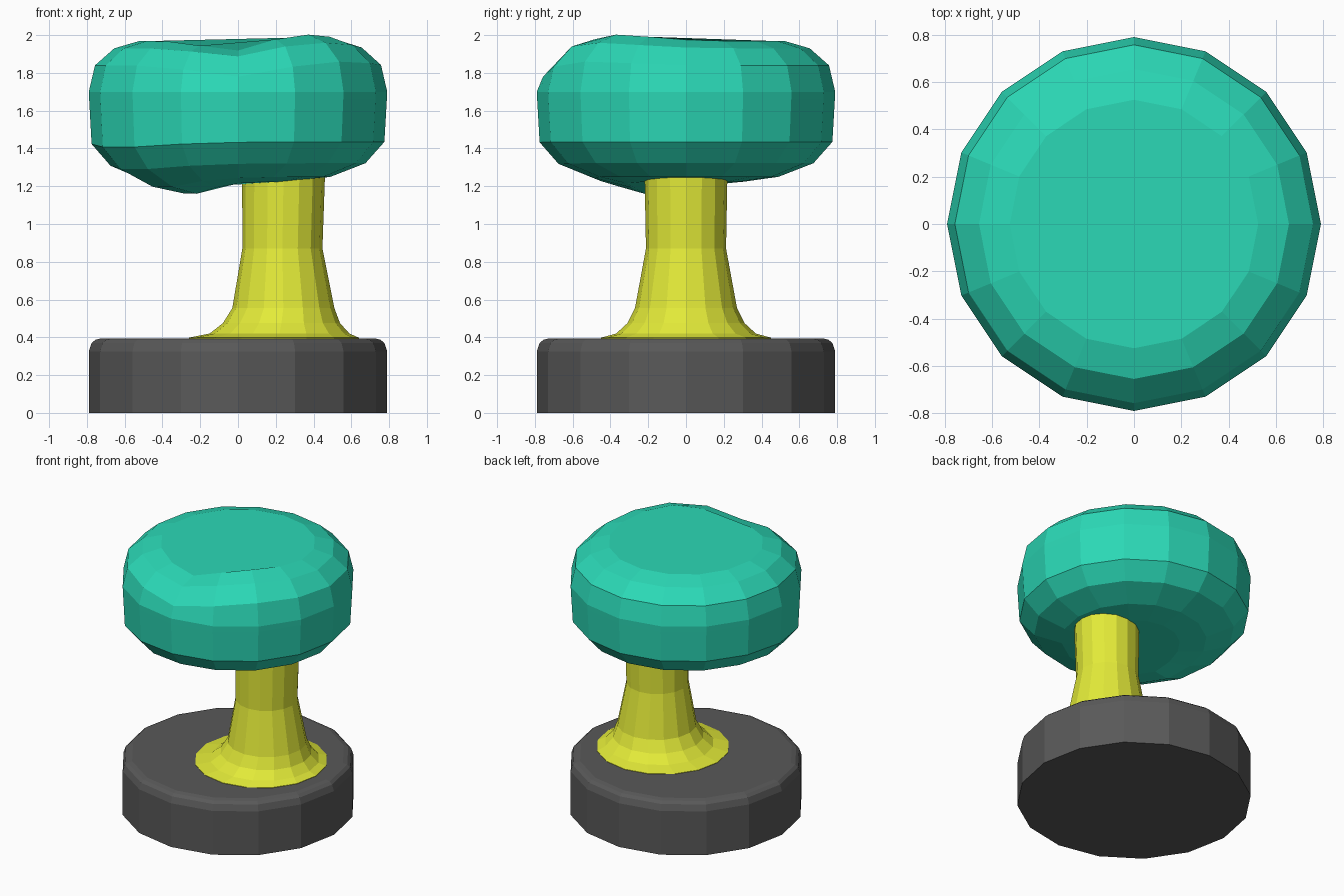
import bpy, bmesh
from math import sin, cos, tau, exp

if "Cube" in bpy.data.objects:
    bpy.data.objects.remove(bpy.data.objects["Cube"])

SIDES = 16


def material(name, rgb):
    m = bpy.data.materials.new(name)
    m.diffuse_color = (*rgb, 1)
    m.use_nodes = True
    m.node_tree.nodes["Principled BSDF"].inputs["Base Color"].default_value = m.diffuse_color
    return m


def lathe(name, rings, mat, shape=None):
    """Stack 16-sided rings (radius, z, centre x), close both ends."""
    bm = bmesh.new()
    loops = []
    for i, (r, z, cx) in enumerate(rings):
        loop = []
        for k in range(SIDES):
            a = tau * k / SIDES
            p = (cx + r * cos(a), r * sin(a), z)
            loop.append(bm.verts.new(shape(i, p) if shape else p))
        loops.append(loop)
    for lo, hi in zip(loops, loops[1:]):
        for k in range(SIDES):
            j = (k + 1) % SIDES
            bm.faces.new((lo[k], lo[j], hi[j], hi[k]))
    bm.faces.new(loops[0][::-1])
    bm.faces.new(loops[-1])
    bmesh.ops.recalc_face_normals(bm, faces=bm.faces)
    mesh = bpy.data.meshes.new(name)
    bm.to_mesh(mesh)
    bm.free()
    mesh.materials.append(mat)
    ob = bpy.data.objects.new(name, mesh)
    bpy.context.collection.objects.link(ob)
    return ob


def bump(p, x, y, width):
    return exp(-((p[0] - x) ** 2 + (p[1] - y) ** 2) / width ** 2)


def cap_shape(i, p):
    """Hand-sculpted unevenness of the cap."""
    x, y, z = p
    if i <= 3:      # underside sags toward the front left
        z -= 0.06 * bump(p, -0.29, -0.2, 0.2) + 0.03 * bump(p, -0.6, -0.4, 0.45)
    elif i >= 6:    # raised front right rim, dent at the front
        z += 0.035 * bump(p, 0.37, -0.37, 0.32) - 0.06 * bump(p, -0.03, -0.56, 0.2)
    if i == 6:      # softer shoulder along the front
        z -= 0.04 * bump(p, 0, -0.75, 0.3)
    return x, y, z


# Base disc with rounded upper edge
lathe("base", [(0.79, 0, 0), (0.79, 0.325, 0), (0.775, 0.37, 0), (0.755, 0.387, 0), (0.725, 0.395, 0)],
      material("dark_grey", (0.1, 0.1, 0.1)))

# Flared stem, set off-centre
lathe("stem", [(0.45, 0.385, 0.19), (0.45, 0.398, 0.19), (0.37, 0.42, 0.22), (0.31, 0.475, 0.23),
               (0.27, 0.555, 0.24), (0.212, 0.87, 0.235), (0.22, 1.3, 0.242)],
      material("yellow", (0.77, 0.83, 0.04)))

# Puffy cap
lathe("cap", [(0.31, 1.225, 0), (0.49, 1.25, 0), (0.675, 1.322, 0), (0.775, 1.435, 0),
              (0.788, 1.66, 0), (0.79, 1.7, 0), (0.757, 1.84, 0), (0.655, 1.93, 0), (0.525, 1.968, 0)],
      material("teal", (0.024, 0.69, 0.47)), cap_shape)
